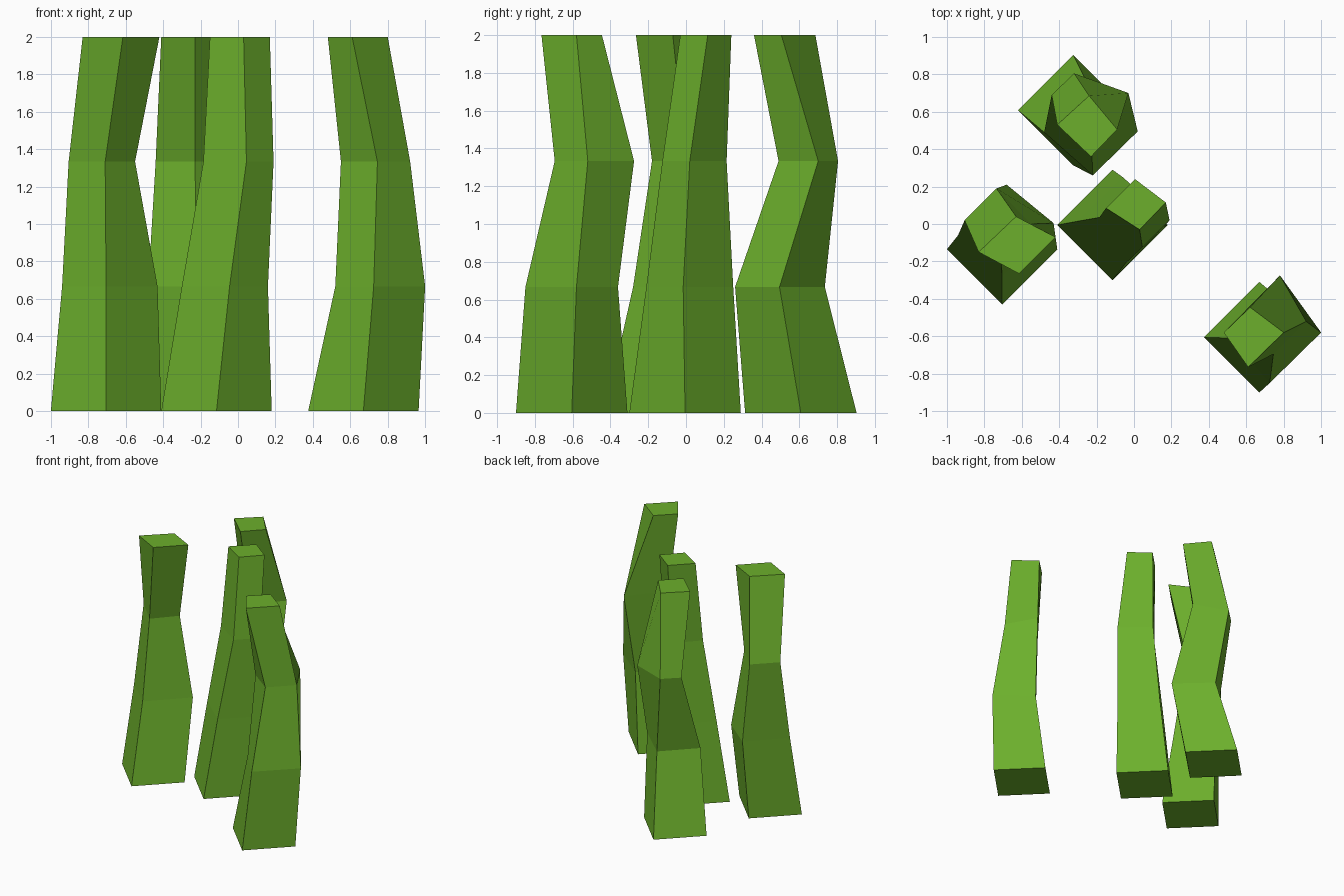
import bpy
import bmesh

if "Cube" in bpy.data.objects:
    bpy.data.objects.remove(bpy.data.objects["Cube"])

green = bpy.data.materials.new("leaf_green")
green.diffuse_color = (0.15, 0.43, 0.025, 1)
green.use_nodes = True
green.node_tree.nodes["Principled BSDF"].inputs["Base Color"].default_value = green.diffuse_color

HEIGHT = 2.0
BASE_RADIUS = 0.295


def stalk(name, x, y, *rings):
    """Four-sided stalk: diamond base at (x, y), then uneven rings (left, front, right, back)."""
    r = BASE_RADIUS
    base = [(x - r, y), (x, y - r), (x + r, y), (x, y + r)]
    rings = [base, *rings]
    bm = bmesh.new()
    loops = []
    for i, ring in enumerate(rings):
        z = HEIGHT * i / (len(rings) - 1)
        loops.append([bm.verts.new((px, py, z)) for px, py in ring])
    # side walls
    for low, high in zip(loops, loops[1:]):
        for k in range(4):
            n = (k + 1) % 4
            bm.faces.new((low[k], low[n], high[n], high[k]))
    # end caps
    bm.faces.new(loops[0][::-1])
    bm.faces.new(loops[-1])
    bmesh.ops.recalc_face_normals(bm, faces=bm.faces)
    mesh = bpy.data.meshes.new(name)
    bm.to_mesh(mesh)
    bm.free()
    mesh.materials.append(green)
    obj = bpy.data.objects.new(name, mesh)
    bpy.context.collection.objects.link(obj)


stalk("left_stalk", -0.705, -0.135,
      [(-0.94, -0.06), (-0.705, -0.28), (-0.43, 0.005), (-0.68, 0.21)],
      [(-0.905, 0.02), (-0.71, -0.18), (-0.55, 0.0), (-0.735, 0.19)],
      [(-0.83, -0.15), (-0.615, -0.265), (-0.42, -0.07), (-0.63, 0.04)])

stalk("middle_stalk", -0.115, -0.005,
      [(-0.30, 0.015), (-0.045, -0.21), (0.16, -0.015), (-0.06, 0.25)],
      [(-0.185, 0.035), (0.045, -0.125), (0.19, 0.02), (-0.02, 0.215)],
      [(-0.15, 0.085), (0.03, -0.03), (0.17, 0.115), (0.005, 0.24)])

stalk("right_stalk", 0.67, -0.605,
      [(0.52, -0.61), (0.725, -0.85), (1.0, -0.58), (0.73, -0.36)],
      [(0.55, -0.55), (0.745, -0.695), (0.92, -0.52), (0.78, -0.275)],
      [(0.48, -0.58), (0.61, -0.765), (0.80, -0.58), (0.62, -0.445)])

stalk("back_stalk", -0.325, 0.608,
      [(-0.48, 0.49), (-0.22, 0.26), (0.02, 0.495), (-0.24, 0.735)],
      [(-0.44, 0.69), (-0.23, 0.49), (-0.03, 0.70), (-0.32, 0.805)],
      [(-0.41, 0.53), (-0.23, 0.36), (-0.09, 0.505), (-0.24, 0.685)])
